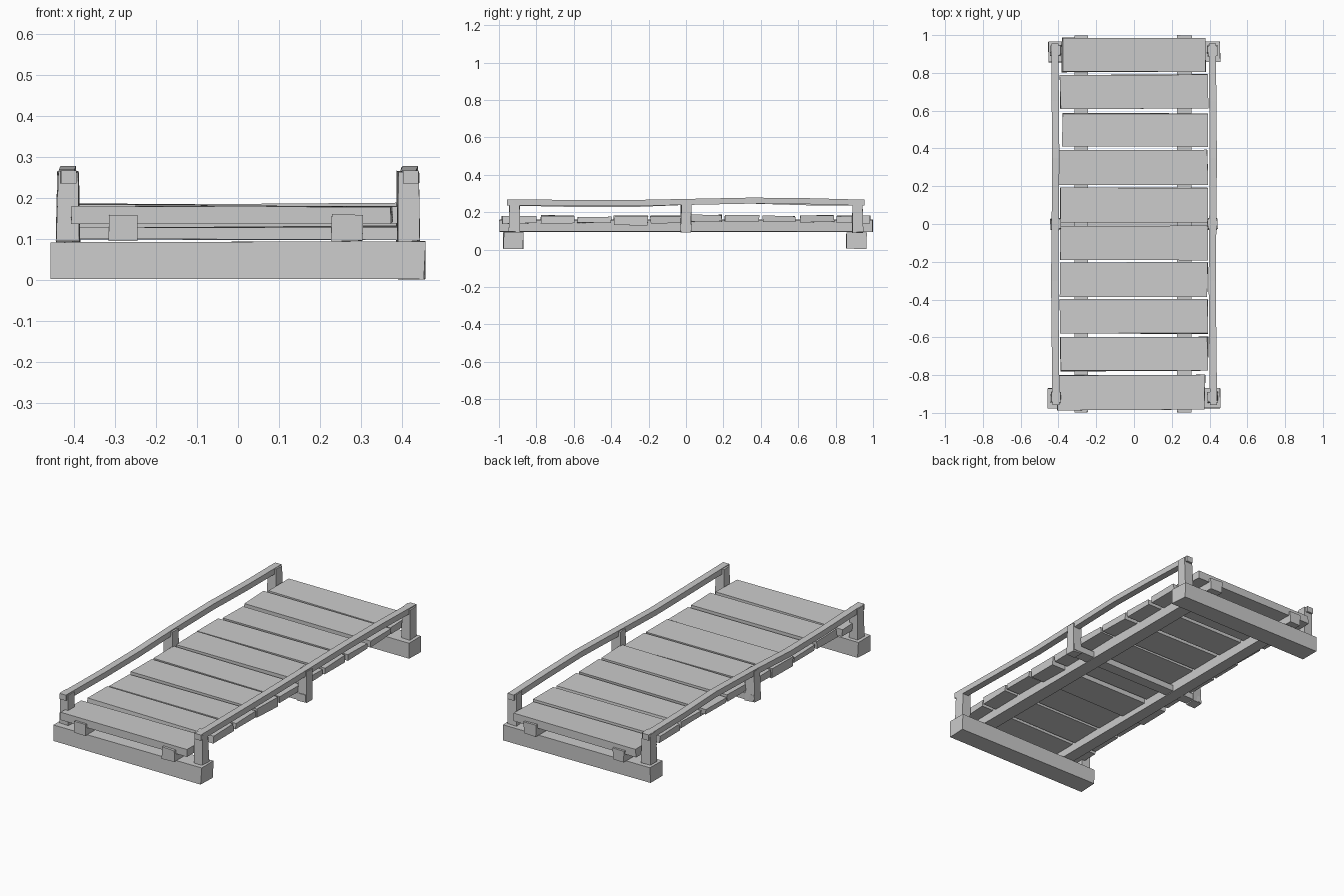
import bpy, bmesh, random

if "Cube" in bpy.data.objects:
    bpy.data.objects.remove(bpy.data.objects["Cube"])
random.seed(4)

grey = bpy.data.materials.new("plain grey")
grey.diffuse_color = (0.6, 0.6, 0.6, 1)
grey.use_nodes = True
grey.node_tree.nodes["Principled BSDF"].inputs["Base Color"].default_value = grey.diffuse_color


def finish(name, bm):
    bmesh.ops.recalc_face_normals(bm, faces=bm.faces)
    me = bpy.data.meshes.new(name)
    bm.to_mesh(me)
    bm.free()
    me.materials.append(grey)
    ob = bpy.data.objects.new(name, me)
    bpy.context.collection.objects.link(ob)
    return ob


def timber(name, x, y, z, wobble=0.004, taper=1.0):
    """Rough-hewn box from three ranges, with slightly uneven corners."""
    bm = bmesh.new()
    bmesh.ops.create_cube(bm, size=1)
    for v in bm.verts:
        t = taper if v.co.z > 0 else 1
        c = [(r[0] + r[1]) / 2 + (r[1] - r[0]) * k * s
             for r, k, s in zip((x, y, z), v.co, (t, t, 1))]
        v.co = [a + random.uniform(-wobble, wobble) for a in c]
    return finish(name, bm)


def rail(name, x, path, half_w=0.019, half_h=0.016):
    """Square bar swept along y through (dx, y, z) points."""
    bm = bmesh.new()
    rings = []
    for dx, y, z in path:
        rings.append([bm.verts.new((x + dx + a * half_w, y, z + b * half_h))
                      for a, b in ((-1, -1), (1, -1), (1, 1), (-1, 1))])
    for p, q in zip(rings, rings[1:]):
        for i in range(4):
            j = (i + 1) % 4
            bm.faces.new((p[i], p[j], q[j], q[i]))
    bm.faces.new(rings[0])
    bm.faces.new(rings[-1])
    return finish(name, bm)


# ground sills
timber("front_sill", (-.455, .455), (-.975, -.87), (.004, .093), .003)
timber("back_sill", (-.455, .455), (.857, .965), (.004, .093), .003)

# long stringers and middle cross beam
timber("left_stringer", (-.314, -.245), (-.998, .998), (.096, .16), .002)
timber("right_stringer", (.228, .304), (-.998, .998), (.096, .16), .002)
timber("middle_cross_beam", (-.44, .44), (-.03, .03), (.1, .135), .002)

# deck planks: left, right, front, back, bottom, top
planks = [
    (-.405, .375, -.985, -.80, .140, .178),
    (-.39, .39, -.778, -.60, .140, .182),
    (-.39, .39, -.58, -.40, .142, .174),
    (-.39, .39, -.387, -.205, .130, .182),
    (-.39, .39, -.19, -.01, .142, .180),
    (-.39, .39, .008, .19, .150, .186),
    (-.395, .39, .21, .39, .150, .183),
    (-.38, .39, .41, .585, .146, .180),
    (-.39, .39, .61, .79, .146, .184),
    (-.38, .38, .805, .988, .140, .180),
]
for i, (x0, x1, y0, y1, z0, z1) in enumerate(planks):
    timber(f"plank_{i + 1}", (x0, x1), (y0, y1), (z0, z1), .0035)

# posts and handrails
for s, side in ((-1, "left"), (1, "right")):
    for y, place in ((-.917, "front"), (0, "middle"), (.917, "back")):
        x = sorted((s * .387, s * .442))
        timber(f"{side}_{place}_post", x, (y - .029, y + .029), (.094, .264), .003, .9)
    lift = .003 * s
    rail(f"{side}_handrail", s * .417, [
        (.004, -.957, .252), (0, -.6, .247 + lift), (-.003, -.3, .246 + lift),
        (0, 0, .255), (.003, .35, .262), (0, .65, .256 + lift), (-.002, .955, .251)])
